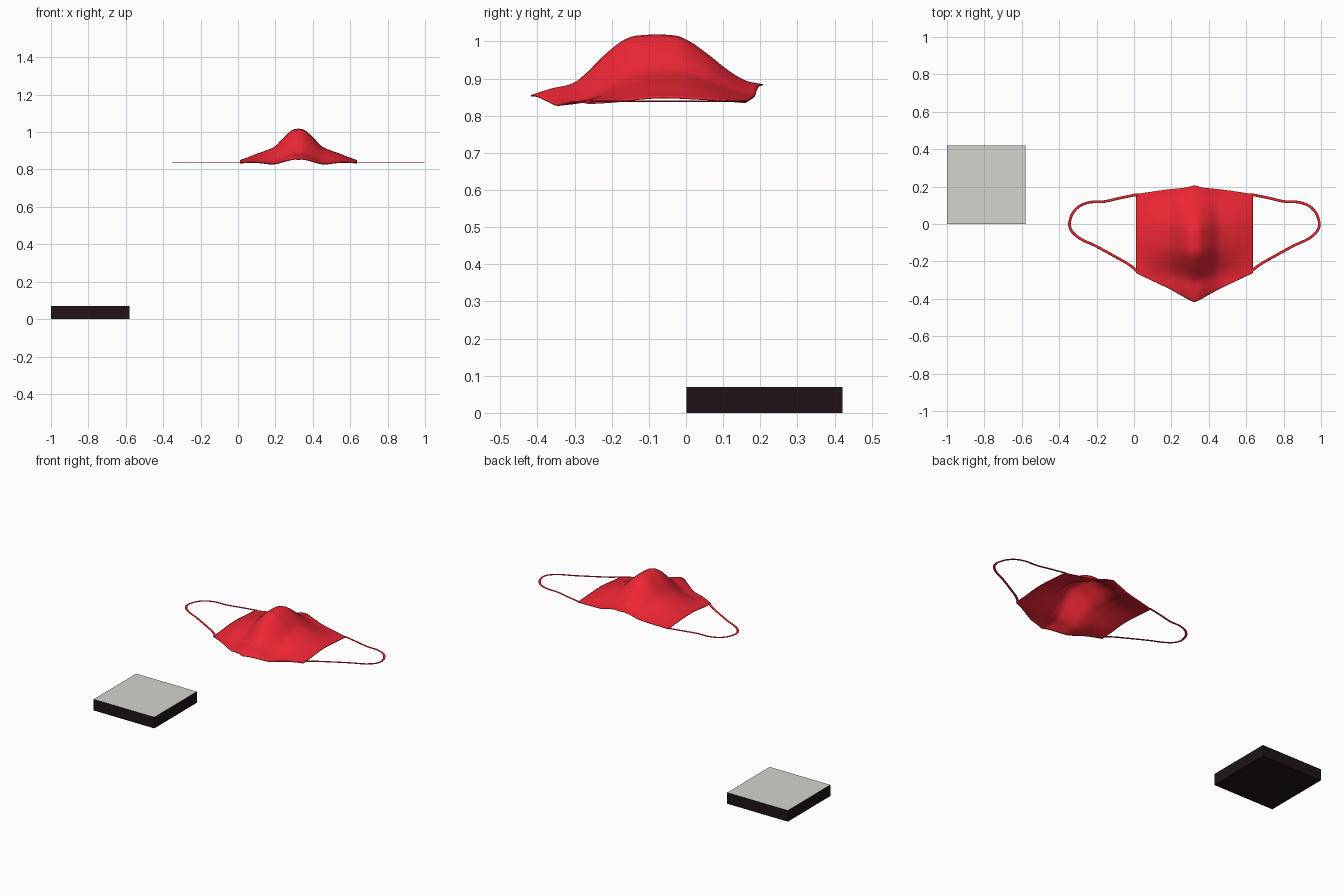
import bpy, bmesh, math

if "Cube" in bpy.data.objects:
    bpy.data.objects.remove(bpy.data.objects["Cube"])

CX, HALF = 0.323, 0.313  # mask centre line and half width


def material(name, rgb):
    m = bpy.data.materials.new(name)
    m.diffuse_color = (*rgb, 1)
    m.use_nodes = True
    m.node_tree.nodes["Principled BSDF"].inputs["Base Color"].default_value = m.diffuse_color
    return m


red = material("red_cloth", (0.85, 0.02, 0.035))
dark = material("dark_side", (0.014, 0.007, 0.009))
pale = material("pale_top", (0.66, 0.66, 0.62))


def smooth_curve(pts, t):
    """Cubic interpolation through (position, value) pairs."""
    def slope(i):
        a, b = pts[max(i - 1, 0)], pts[min(i + 1, len(pts) - 1)]
        return (b[1] - a[1]) / (b[0] - a[0])
    t = min(max(t, pts[0][0]), pts[-1][0])
    i = max(k for k in range(len(pts) - 1) if pts[k][0] <= t)
    (x0, y0), (x1, y1) = pts[i], pts[i + 1]
    h = x1 - x0
    s = (t - x0) / h
    return ((2*s**3 - 3*s*s + 1) * y0 + (s**3 - 2*s*s + s) * h * slope(i)
            + (3*s*s - 2*s**3) * y1 + (s**3 - s*s) * h * slope(i + 1))


def gauss(x, c, w):
    return math.exp(-((x - c) / w) ** 2)


# Mask profiles: centre ridge, side edge, and fall-off from ridge to side
RIDGE = [(-.42, .858), (-.37, .876), (-.31, .89), (-.27, .918), (-.22, .965),
         (-.17, 1.003), (-.13, 1.016), (-.03, 1.016), (.01, 1.0), (.06, .965),
         (.11, .925), (.16, .895), (.207, .885)]
EDGE = [(-.42, .834), (-.3, .834), (-.2, .839), (-.08, .85), (.05, .846), (.207, .834)]
FALL = [(0, 1), (.1, .96), (.24, .74), (.4, .44), (.55, .31), (.7, .21), (.85, .1), (1, 0)]
FRONT = [(0, -.418), (.08, -.408), (.4, -.352), (.8, -.292), (1, -.262)]
BACK = [(0, .207), (.15, .195), (.5, .183), (1, .16)]

# Mask cloth: draped grid
NX, NY = 64, 60
bm = bmesh.new()
rows = []
for j in range(NY + 1):
    v = j / NY
    yc = -.418 + .625 * v
    row = []
    for i in range(NX + 1):
        s = 2 * i / NX - 1
        u = abs(s)
        y0, y1 = smooth_curve(FRONT, u), smooth_curve(BACK, u)
        y = y0 + (y1 - y0) * v
        yr = yc * (1 - u) + y * u
        lo = smooth_curve(EDGE, yr)
        z = lo + (smooth_curve(RIDGE, yr) - lo) * smooth_curve(FALL, u)
        z -= .018 * gauss(u, .42, .25) * gauss(v, 0, .25)    # dip beside chin
        z -= .006 * gauss(u, 0, .04) * gauss(v, .15, .15)    # centre seam
        row.append(bm.verts.new((CX + HALF * s, y, z)))
    rows.append(row)
for a, b in zip(rows, rows[1:]):
    for i in range(NX):
        bm.faces.new((a[i], a[i + 1], b[i + 1], b[i])).smooth = True
me = bpy.data.meshes.new("mask_cloth")
bm.to_mesh(me)
bm.free()
me.materials.append(red)
mask = bpy.data.objects.new("mask_cloth", me)
bpy.context.collection.objects.link(mask)
sol = mask.modifiers.new("thickness", 'SOLIDIFY')
sol.thickness = .004

# Ear loops: flattened cords, one mirrored to the other side
LOOP = [(.02, .158), (-.07, .14), (-.16, .12), (-.25, .113), (-.31, .08), (-.342, .02),
        (-.342, -.02), (-.31, -.062), (-.2, -.12), (-.1, -.175), (-.02, -.222), (.02, -.255)]
for name, side in (("left_ear_loop", 1), ("right_ear_loop", -1)):
    cu = bpy.data.curves.new(name, 'CURVE')
    cu.dimensions = '3D'
    cu.bevel_depth = .007
    cu.bevel_resolution = 2
    cu.resolution_u = 6
    cu.use_fill_caps = True
    sp = cu.splines.new('BEZIER')
    sp.bezier_points.add(len(LOOP) - 1)
    for p, (x, y) in zip(sp.bezier_points, LOOP):
        p.co = (side * (x - CX), y, 0)
        p.handle_left_type = p.handle_right_type = 'AUTO'
    cu.materials.append(red)
    ob = bpy.data.objects.new(name, cu)
    ob.location = (CX, 0, .839)
    ob.scale = (1, 1, .3)
    bpy.context.collection.objects.link(ob)

# Flat box: pale lid face, dark sides and bottom
bpy.ops.mesh.primitive_cube_add(size=1, location=(-.79, .211, .035))
box = bpy.context.object
box.name = "flat_box"
box.scale = (.42, .42, .07)
box.data.materials.append(dark)
box.data.materials.append(pale)
for f in box.data.polygons:
    f.material_index = 1 if f.normal.z > .5 else 0
